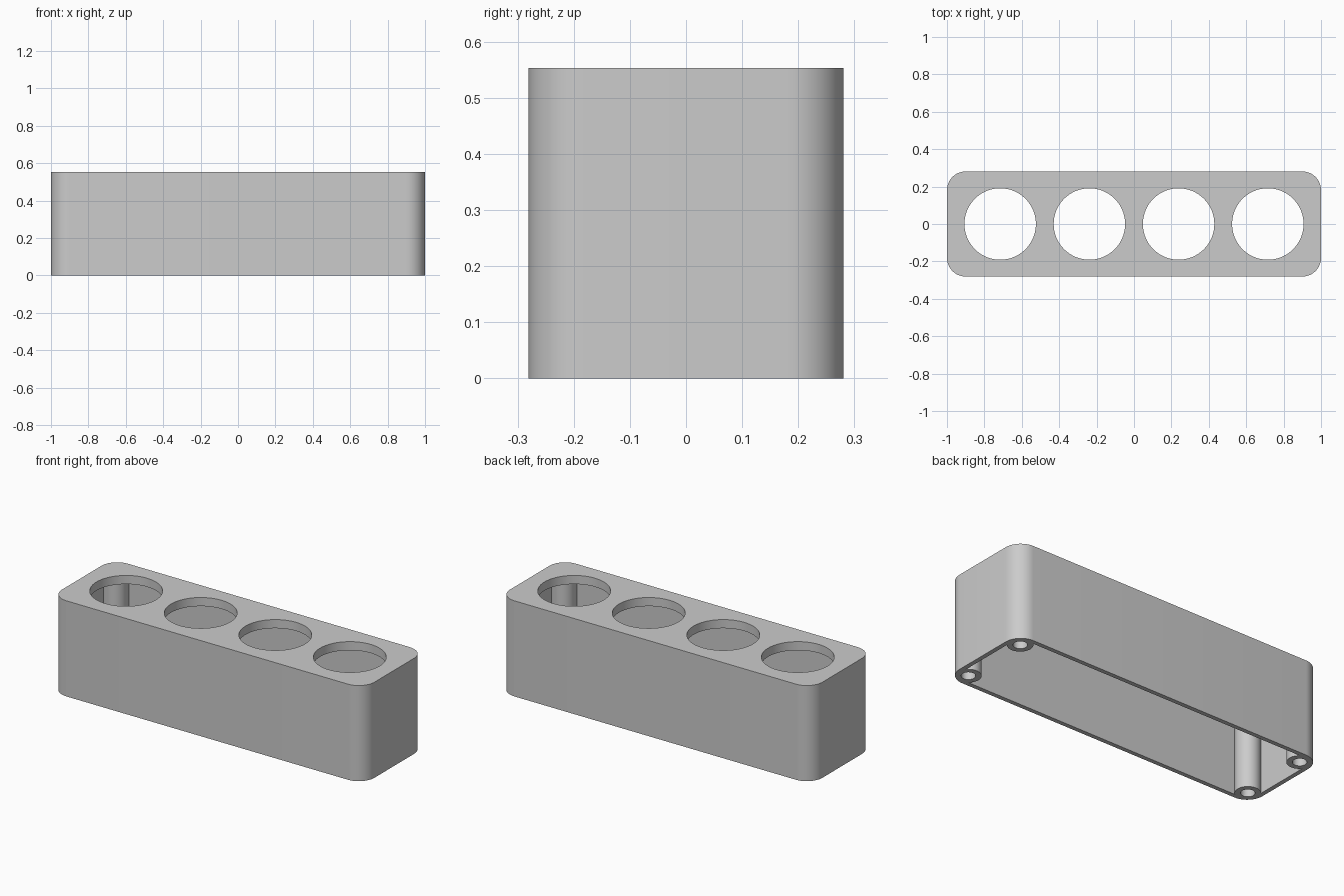
import bpy, bmesh
from math import cos, sin, pi, radians

if "Cube" in bpy.data.objects:
    bpy.data.objects.remove(bpy.data.objects["Cube"], do_unlink=True)

LENGTH, WIDTH, HEIGHT = 2.0, 0.562, 0.553
CORNER, WALL, LID = 0.1, 0.025, 0.05
POST_INSET, POST_R, SCREW_R = 0.077, 0.067, 0.037
CUP_R, CUP_SPACING = 0.191, 0.477

grey = bpy.data.materials.new("plain grey")
grey.use_nodes = True
colour = (0.6, 0.6, 0.6, 1)
grey.diffuse_color = colour
grey.node_tree.nodes["Principled BSDF"].inputs["Base Color"].default_value = colour


def prism(name, outline, z0, z1):
    """Extrude a closed outline from z0 to z1."""
    bm = bmesh.new()
    base = bm.faces.new([bm.verts.new((x, y, z0)) for x, y in outline])
    top = bmesh.ops.extrude_face_region(bm, geom=[base])["geom"]
    moved = [v for v in top if isinstance(v, bmesh.types.BMVert)]
    bmesh.ops.translate(bm, verts=moved, vec=(0, 0, z1 - z0))
    bmesh.ops.recalc_face_normals(bm, faces=bm.faces)
    mesh = bpy.data.meshes.new(name)
    bm.to_mesh(mesh)
    bm.free()
    mesh.materials.append(grey)
    obj = bpy.data.objects.new(name, mesh)
    bpy.context.scene.collection.objects.link(obj)
    return obj


def circle(x, y, r, n):
    return [(x + r * cos(2 * pi * i / n), y + r * sin(2 * pi * i / n)) for i in range(n)]


def rounded_rect(length, width, r, steps=12):
    points = []
    for k, (sx, sy) in enumerate(((1, 1), (-1, 1), (-1, -1), (1, -1))):
        for i in range(steps + 1):
            a = (k + i / steps) * pi / 2
            points.append((sx * (length / 2 - r) + r * cos(a),
                           sy * (width / 2 - r) + r * sin(a)))
    return points


def subtract(target, cutter):
    """Cut one solid from another and discard the cutter."""
    cutter.hide_render = True
    bpy.context.view_layer.objects.active = target
    mod = target.modifiers.new("cut", "BOOLEAN")
    mod.operation, mod.solver, mod.object = "DIFFERENCE", "EXACT", cutter
    bpy.ops.object.modifier_apply(modifier=mod.name)
    bpy.data.objects.remove(cutter, do_unlink=True)


# Outer shell and the hollow inside it
body = prism("holder_body", rounded_rect(LENGTH, WIDTH, CORNER), 0, HEIGHT)
cavity = prism("cavity", rounded_rect(LENGTH - 2 * WALL, WIDTH - 2 * WALL, CORNER - WALL),
               -0.1, HEIGHT - LID)

# Corner posts are left standing in the hollow
posts = [(sx * (LENGTH / 2 - POST_INSET), sy * (WIDTH / 2 - POST_INSET))
         for sx in (-1, 1) for sy in (-1, 1)]
for x, y in posts:
    subtract(cavity, prism("post", circle(x, y, POST_R, 40), -0.2, HEIGHT))
subtract(body, cavity)

# Screw holes up into the posts
for x, y in posts:
    subtract(body, prism("screw_hole", circle(x, y, SCREW_R, 32), -0.1, HEIGHT - LID))

# Row of four round openings in the lid
for i in range(4):
    x = (i - 1.5) * CUP_SPACING
    subtract(body, prism("opening", circle(x, 0, CUP_R, 64), HEIGHT - LID - 0.1, HEIGHT + 0.1))

bpy.ops.object.select_all(action="DESELECT")
body.select_set(True)
bpy.context.view_layer.objects.active = body
bpy.ops.object.shade_smooth_by_angle(angle=radians(30))
